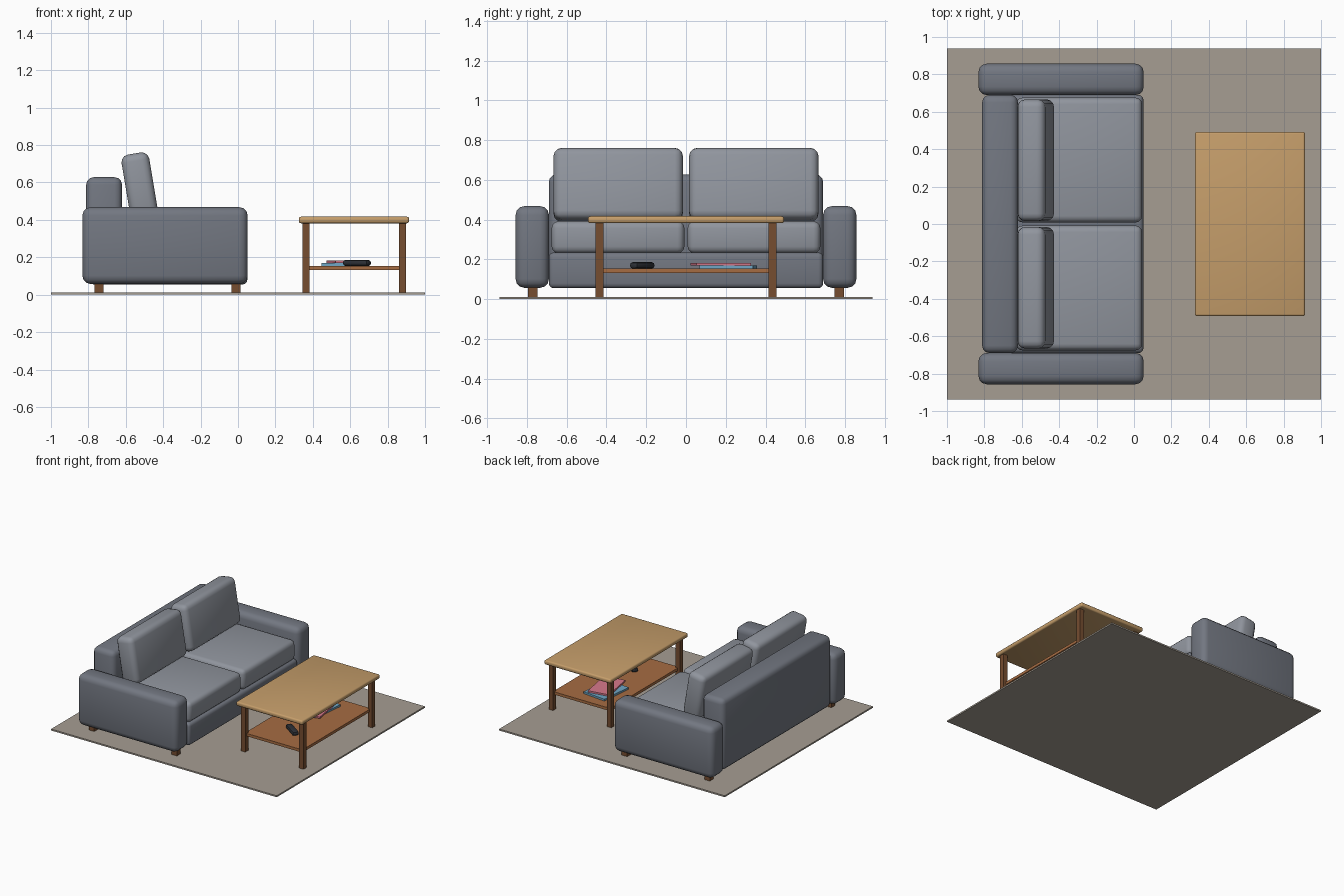
import bpy
from math import radians

if "Cube" in bpy.data.objects:
    bpy.data.objects.remove(bpy.data.objects["Cube"])


def material(name, rgb):
    m = bpy.data.materials.new(name)
    m.diffuse_color = (*rgb, 1)
    m.use_nodes = True
    m.node_tree.nodes["Principled BSDF"].inputs["Base Color"].default_value = m.diffuse_color
    return m


FABRIC = material("fabric", (0.17, 0.185, 0.22))
CUSHION = material("cushion_fabric", (0.28, 0.30, 0.34))
OAK = material("oak", (0.56, 0.34, 0.145))
SHELF = material("shelf_wood", (0.38, 0.15, 0.055))
WALNUT = material("walnut", (0.18, 0.075, 0.03))
RUG = material("rug_wool", (0.38, 0.34, 0.29))
BLUE = material("blue_cover", (0.16, 0.38, 0.55))
PINK = material("pink_cover", (0.68, 0.19, 0.26))
BLACK = material("dark_plastic", (0.027, 0.03, 0.038))


def box(name, x, y, z, mat, bevel=0, segments=3, rot=(0, 0, 0)):
    """Box from (min, max) ranges, optionally rounded and turned about its centre."""
    ranges = (x, y, z)
    bpy.ops.mesh.primitive_cube_add(size=1, location=[(a + b) / 2 for a, b in ranges])
    ob = bpy.context.object
    ob.name = name
    ob.scale = [b - a for a, b in ranges]
    bpy.ops.object.transform_apply(location=False, rotation=False, scale=True)
    ob.rotation_euler = [radians(r) for r in rot]
    ob.data.materials.append(mat)
    if bevel:
        mod = ob.modifiers.new("round", 'BEVEL')
        mod.width = bevel
        mod.segments = segments
        bpy.ops.object.modifier_apply(modifier=mod.name)
        bpy.ops.object.shade_smooth_by_angle(angle=radians(40))
    return ob


def around(c, half):
    return (c - half, c + half)


# Rug
box("rug", (-1, 1), (-0.938, 0.938), (0, 0.012), RUG)

# Sofa body
box("sofa_base", (-0.78, 0.05), (-0.69, 0.69), (0.055, 0.235), FABRIC, 0.025)
box("sofa_back", (-0.812, -0.62), (-0.69, 0.69), (0.055, 0.628), FABRIC, 0.04)

for side, s in (("right", -1), ("left", 1)):
    # Arms and feet
    box(f"{side}_arm", (-0.832, 0.052), around(s * 0.773, 0.084), (0.057, 0.468), FABRIC, 0.045)
    for end, x in (("back", -0.743), ("front", -0.01)):
        box(f"{side}_{end}_sofa_foot", around(x, 0.024), around(s * 0.77, 0.024),
            (0.01, 0.075), WALNUT)
    # Loose cushions
    box(f"{side}_seat_cushion", (-0.63, 0.043), around(s * 0.342, 0.334), (0.23, 0.392),
        CUSHION, 0.035)
    box(f"{side}_back_cushion", around(-0.525, 0.075), around(s * 0.341, 0.325), (0.393, 0.757),
        CUSHION, 0.04, rot=(0, -9.5, 0))

# Coffee table
box("table_top", (0.325, 0.915), (-0.493, 0.493), (0.382, 0.417), OAK, 0.012)
box("table_shelf", (0.365, 0.875), (-0.435, 0.435), (0.132, 0.154), SHELF)
for end, x in (("back", 0.364), ("front", 0.88)):
    for side, y in (("right", -0.435), ("left", 0.435)):
        box(f"{side}_{end}_table_leg", around(x, 0.019), around(y, 0.019), (0.01, 0.385), WALNUT)

# Things on the shelf
box("lower_book", around(0.56, 0.1), around(0.212, 0.135), (0.154, 0.169), BLUE, rot=(0, 0, -6))
box("upper_book", around(0.582, 0.085), around(0.175, 0.14), (0.169, 0.182), PINK, rot=(0, 0, 10))
box("remote_control", around(0.636, 0.08), around(-0.22, 0.025), (0.154, 0.186), BLACK,
    0.013, 2, rot=(0, 0, -35))
